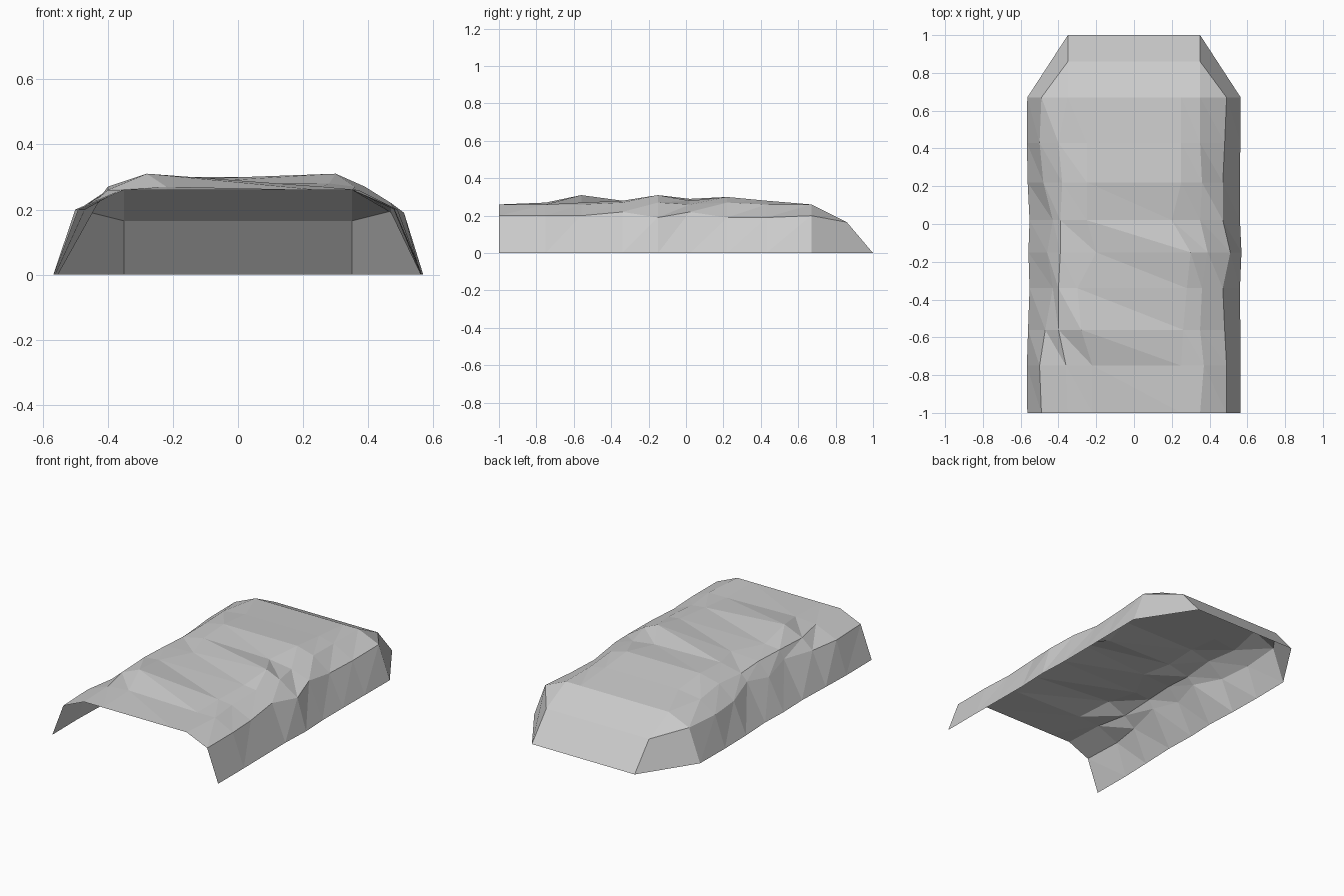
import bpy
import bmesh

cube = bpy.data.objects.get("Cube")
if cube:
    bpy.data.objects.remove(cube, do_unlink=True)


def make_material(name, colour):
    material = bpy.data.materials.new(name)
    material.use_nodes = True
    material.diffuse_color = colour
    material.node_tree.nodes["Principled BSDF"].inputs["Base Color"].default_value = colour
    return material


# Stations along the shell: y, right and left shoulder x, shoulder z,
# right and left roof edge x, edge z, right and left crown x, crown z pair
STATIONS = [
    (-1.0, -.49, .49, .20, -.35, .35, .26, -.22, .25, .26, .26),
    (-.75, -.50, .49, .20, -.36, .37, .26, -.22, .25, .27, .26),
    (-.56, -.47, .48, .20, -.40, .35, .26, -.28, .26, .31, .27),
    (-.34, -.43, .47, .22, -.40, .36, .27, -.30, .28, .28, .28),
    (-.15, -.46, .51, .19, -.39, .39, .27, -.20, .30, .28, .31),
    (.02, -.43, .47, .22, -.39, .35, .26, -.25, .20, .29, .28),
    (.22, -.48, .47, .19, -.38, .36, .27, -.25, .25, .30, .30),
    (.43, -.50, .48, .19, -.40, .35, .26, -.25, .25, .28, .28),
    (.67, -.49, .49, .20, -.35, .35, .26, -.25, .25, .26, .26),
]


def cross_section(station):
    """Open arch from the right foot over the crown to the left foot."""
    (y, right_shoulder, left_shoulder, shoulder_z, right_edge, left_edge,
     edge_z, right_crown, left_crown, right_z, left_z) = station
    right_foot = right_shoulder * .2 - .467
    left_foot = left_shoulder * .2 + .467
    outline = [
        (right_foot, 0), (right_shoulder, shoulder_z), (right_edge, edge_z),
        (right_crown, right_z), (left_crown, left_z),
        (left_edge, edge_z), (left_shoulder, shoulder_z), (left_foot, 0),
    ]
    return [(x, y, z) for x, z in outline]


bm = bmesh.new()
rows = [[bm.verts.new(point) for point in cross_section(s)] for s in STATIONS]

# Faceted arch, split into triangles between neighbouring stations
for near, far in zip(rows, rows[1:]):
    for i in range(len(near) - 1):
        bm.faces.new((near[i], far[i], near[i + 1]))
        bm.faces.new((near[i + 1], far[i], far[i + 1]))

# Sloping closed nose with chamfered corners
foot_r, shoulder_r, edge_r, crown_r, crown_l, edge_l, shoulder_l, foot_l = rows[-1]
brow_r, brow_l = [bm.verts.new((x, .86, .165)) for x in (-.35, .35)]
toe_r, toe_l = [bm.verts.new((x, 1, 0)) for x in (-.35, .35)]
bm.faces.new((edge_r, crown_r, crown_l, edge_l, brow_l, brow_r))
bm.faces.new((brow_r, brow_l, toe_l, toe_r))
for foot, shoulder, edge, brow, toe in (
        (foot_r, shoulder_r, edge_r, brow_r, toe_r),
        (foot_l, shoulder_l, edge_l, brow_l, toe_l)):
    bm.faces.new((edge, brow, shoulder))
    bm.faces.new((shoulder, brow, toe, foot))

# Consistent outward normals on the open shell
bmesh.ops.recalc_face_normals(bm, faces=bm.faces)
bm.normal_update()
if sum(face.normal.z for face in bm.faces) < 0:
    bmesh.ops.reverse_faces(bm, faces=bm.faces)

mesh = bpy.data.meshes.new("shell")
bm.to_mesh(mesh)
bm.free()
mesh.materials.append(make_material("light grey", (.6, .6, .6, 1)))
shell = bpy.data.objects.new("shell", mesh)
bpy.context.collection.objects.link(shell)
